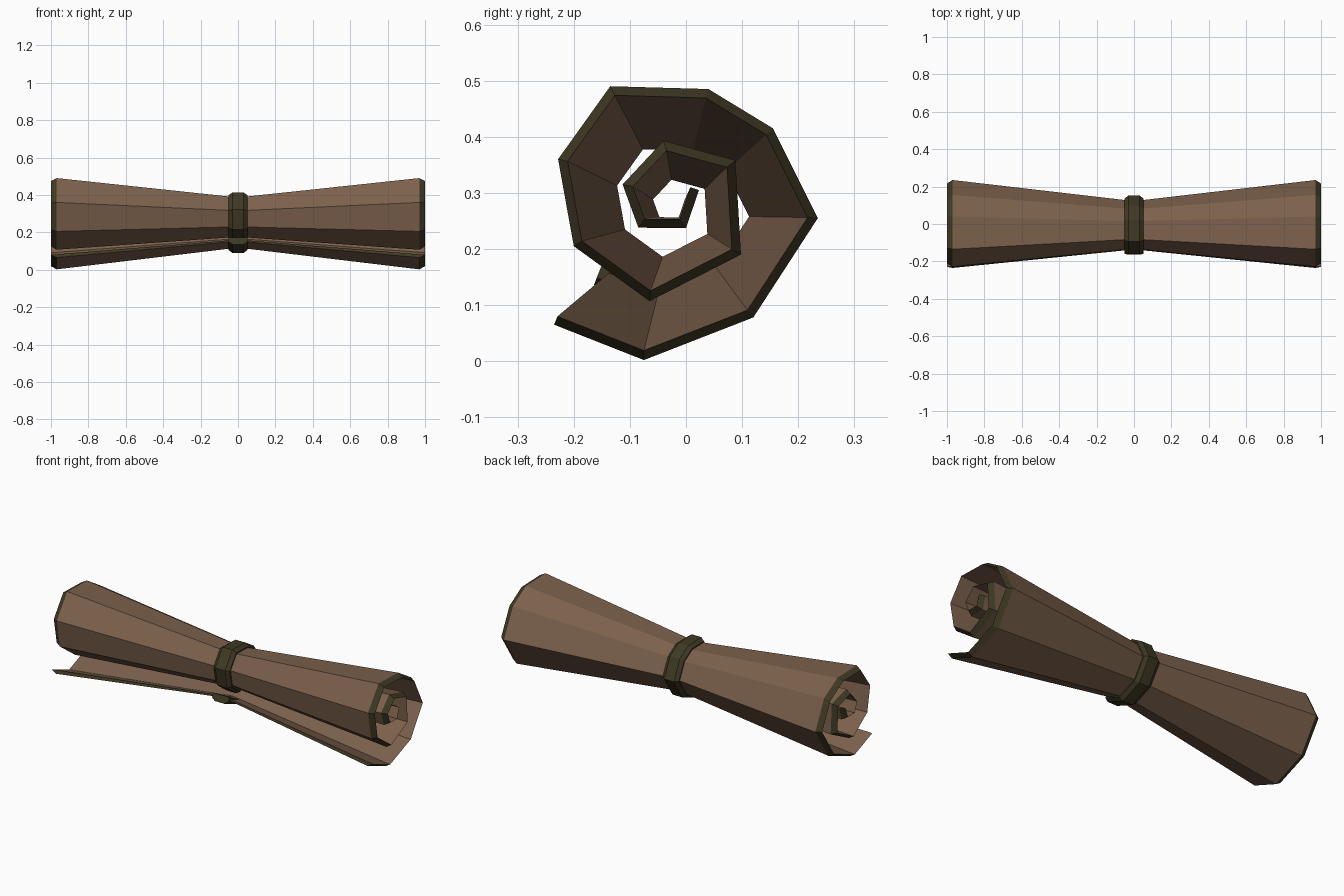
import bpy
import bmesh
from mathutils import Vector

cube = bpy.data.objects.get("Cube")
if cube:
    bpy.data.objects.remove(cube)


def material(name, rgb):
    mat = bpy.data.materials.new(name)
    mat.use_nodes = True
    mat.diffuse_color = (*rgb, 1)
    mat.node_tree.nodes["Principled BSDF"].inputs["Base Color"].default_value = (*rgb, 1)
    return mat


brown = material("brown hide", (0.2, 0.118, 0.072))
olive = material("dark olive", (0.05, 0.04, 0.017))

# Outer line of the rolled sheet in (y, z), from the loose tail to the core
spiral = [Vector(p) for p in (
    (-.235, .065), (-.075, .002), (.12, .078), (.235, .255), (.155, .415), (.04, .485),
    (-.135, .49), (-.228, .36), (-.2, .205), (-.065, .107), (.098, .19), (.088, .358),
    (-.04, .393), (-.113, .315), (-.085, .238), (0, .237), (.023, .305))]
centre = Vector((-.015, .26))
waist = 0.55
thickness = 0.016


def shrink(line, factor):
    return [centre + (p - centre) * factor for p in line]


def offset(line, distance):
    """Move an open line towards its left with mitred corners."""
    normals = []
    for a, b in zip(line, line[1:]):
        d = (b - a).normalized()
        normals.append(Vector((-d.y, d.x)))
    result = []
    for i, p in enumerate(line):
        n1 = normals[max(i - 1, 0)]
        n2 = normals[min(i, len(normals) - 1)]
        m = (n1 + n2).normalized()
        result.append(p + m * distance / m.dot(n1))
    return result


def loft(name, rows, colours, mats):
    """Skin a closed loop of (x, line) rows; colours holds one index per strip."""
    bm = bmesh.new()
    grid = [[bm.verts.new((x, p.x, p.y)) for p in line] for x, line in rows]
    for r, colour in enumerate(colours):
        a, b = grid[r], grid[(r + 1) % len(grid)]
        for i in range(len(a) - 1):
            bm.faces.new((a[i], a[i + 1], b[i + 1], b[i])).material_index = colour
    # Both loose ends, split into quads across the loop
    n = len(grid)
    for end in (0, -1):
        for k in range(n // 2 - 1):
            quad = [grid[j][end] for j in (k, k + 1, n - 2 - k, n - 1 - k)]
            bm.faces.new(quad).material_index = len(mats) - 1
    bmesh.ops.recalc_face_normals(bm, faces=bm.faces)
    mesh = bpy.data.meshes.new(name)
    bm.to_mesh(mesh)
    bm.free()
    for mat in mats:
        mesh.materials.append(mat)
    obj = bpy.data.objects.new(name, mesh)
    bpy.context.scene.collection.objects.link(obj)
    return obj


# Rolled sheet: pinched at the waist, with slanted dark rims at both ends
inner = offset(spiral, thickness)
loft("rolled_sheet", [
    (-.97, spiral), (0, shrink(spiral, waist)), (.97, spiral),
    (1, inner), (0, shrink(inner, waist)), (-1, inner)],
    [0, 0, 1, 0, 0, 1], [brown, olive])

# Tie band: follows the outer turn and sticks out a little past the tail
band_line = shrink(spiral[:10], waist)
band_line[0] += (band_line[0] - band_line[1]).normalized() * 0.02


def band_inside():
    line = offset(band_line, 0.002)
    line[0] = offset(band_line, 0.014)[0]
    return line


loft("tie_band", [
    (-.05, band_inside()), (-.05, offset(band_line, -.012)), (-.03, offset(band_line, -.026)),
    (.03, offset(band_line, -.026)), (.05, offset(band_line, -.012)), (.05, band_inside())],
    [0] * 6, [olive])
